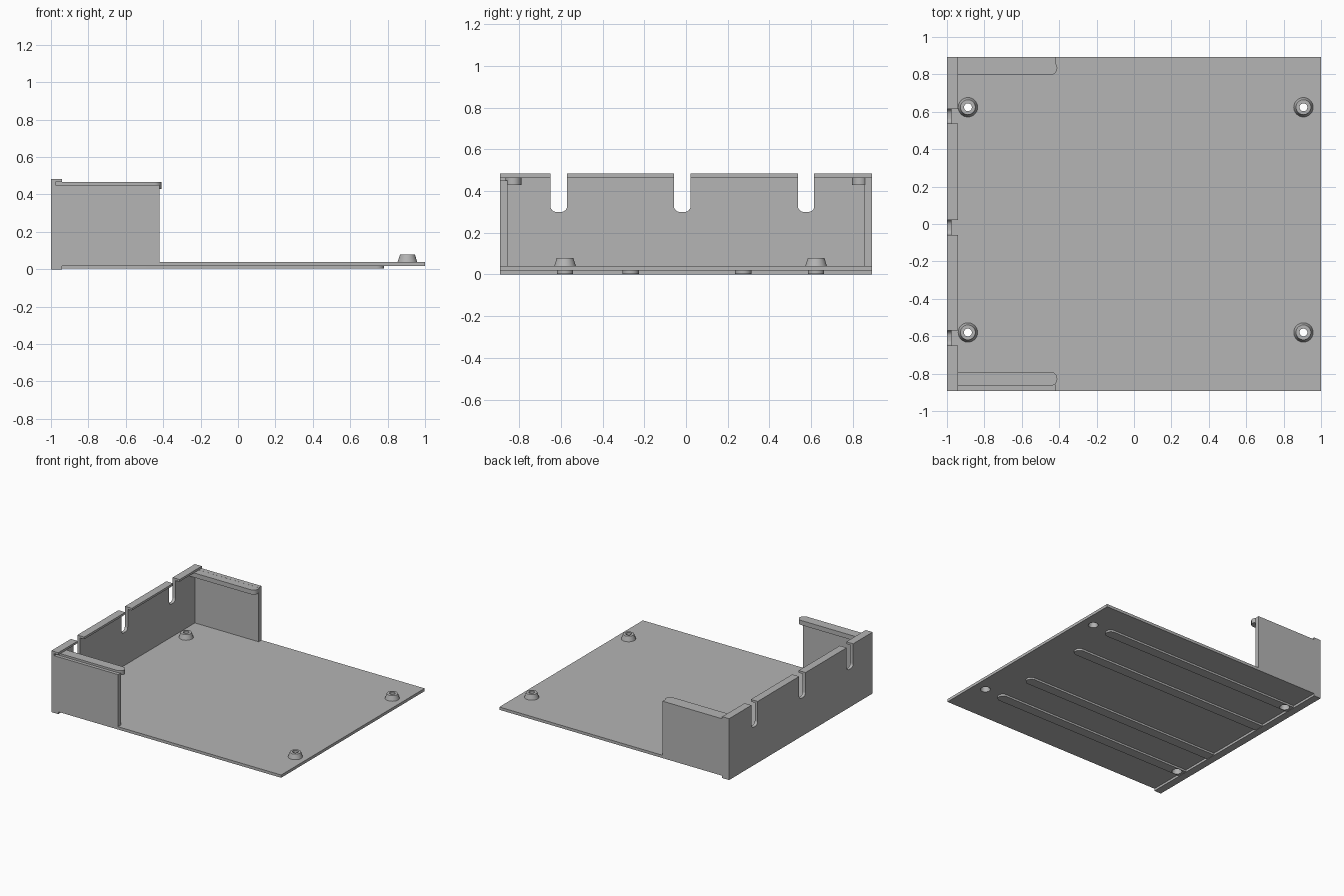
import bpy, bmesh, math

if "Cube" in bpy.data.objects:
    bpy.data.objects.remove(bpy.data.objects["Cube"])

mat = bpy.data.materials.new("plain_grey")
mat.diffuse_color = (0.46, 0.46, 0.46, 1)
mat.use_nodes = True
mat.node_tree.nodes["Principled BSDF"].inputs["Base Color"].default_value = mat.diffuse_color

W = 0.892                       # half width in y
Z0, Z1 = 0.018, 0.04            # floor underside and top
X0, XI, XL = -1.0, -0.975, -0.94  # back wall outside, inside, lip edge
HOLES = [(x, y) for x in (-0.888, 0.906) for y in (-0.58, 0.624)]


def finish(bm, name):
    bmesh.ops.recalc_face_normals(bm, faces=bm.faces)
    me = bpy.data.meshes.new(name)
    bm.to_mesh(me)
    bm.free()
    ob = bpy.data.objects.new(name, me)
    bpy.context.collection.objects.link(ob)
    me.materials.append(mat)
    return ob


def prism(name, pts, vec):
    """Extrude a closed 3D outline along a vector."""
    bm = bmesh.new()
    f = bm.faces.new([bm.verts.new(p) for p in pts])
    ext = bmesh.ops.extrude_face_region(bm, geom=[f])
    verts = [v for v in ext["geom"] if isinstance(v, bmesh.types.BMVert)]
    bmesh.ops.translate(bm, vec=vec, verts=verts)
    return finish(bm, name)


def box(name, x, y, z):
    pts = [(x[0], y[0], z[0]), (x[1], y[0], z[0]), (x[1], y[1], z[0]), (x[0], y[1], z[0])]
    return prism(name, pts, (0, 0, z[1] - z[0]))


def round_bar(name, x, y, z, n=12):
    """Bar along x with a half-round end at the +x side."""
    c, r = (y[0] + y[1]) / 2, (y[1] - y[0]) / 2
    pts = [(x[0], y[0], z[0])]
    for i in range(n + 1):
        a = -math.pi / 2 + math.pi * i / n
        pts.append((x[1] - r + r * math.cos(a), c + r * math.sin(a), z[0]))
    pts.append((x[0], y[1], z[0]))
    return prism(name, pts, (0, 0, z[1] - z[0]))


def lathe(name, profile, x, y, n=32):
    """Revolve an (r, z) profile about a vertical axis; ends are capped."""
    bm = bmesh.new()
    rings = [[bm.verts.new((x + r * math.cos(2 * math.pi * i / n),
                            y + r * math.sin(2 * math.pi * i / n), z))
              for i in range(n)] for r, z in profile]
    for a, b in zip(rings, rings[1:]):
        for i in range(n):
            bm.faces.new((a[i], a[(i + 1) % n], b[(i + 1) % n], b[i]))
    bm.faces.new(rings[0][::-1])
    bm.faces.new(rings[-1])
    return finish(bm, name)


# Base plate and the lip below its back edge
floor = box("floor", (XI, 1.0), (-W, W), (Z0, Z1))
box("bottom_lip", (XI, XL), (-W, W), (0, Z0))

# Back wall with three rounded cable notches
notches = [(-0.65, -0.57), (-0.058, 0.022), (0.537, 0.615)]
top, low, rad = 0.483, 0.30, 0.028
outline = [(-W, 0), (-W, top)]
for a, b in notches:
    outline.append((a, top))
    for i in range(7):
        t = math.pi + math.pi / 2 * i / 6
        outline.append((a + rad + rad * math.cos(t), low + rad + rad * math.sin(t)))
    for i in range(7):
        t = 1.5 * math.pi + math.pi / 2 * i / 6
        outline.append((b - rad + rad * math.cos(t), low + rad + rad * math.sin(t)))
    outline.append((b, top))
outline += [(W, top), (W, 0)]
prism("back_wall", [(X0, y, z) for y, z in outline], (XI - X0, 0, 0))

# Flange pieces along the top of the back wall, between notches
edges = [-W] + [v for n in notches for v in n] + [W]
for a, b in zip(edges[::2], edges[1::2]):
    box("back_flange", (XI, XL), (a, b), (0.466, top))

# Side walls and their round-ended top rails
box("side_wall_front", (XI, -0.42), (-W, -0.857), (Z1, 0.45))
box("side_wall_rear", (XI, -0.42), (0.857, W), (Z1, 0.466))
round_bar("rail_front", (XI, -0.41), (-0.866, -0.79), (0.43, 0.466))
round_bar("rail_rear", (XI, -0.41), (0.797, 0.871), (0.43, 0.4655))

# Long runners under the floor
ribs = [round_bar("runner", (XL, 0.78), (y - 0.039, y + 0.039), (0.003, Z0))
        for y in (-0.58, -0.265, 0.275, 0.624)]

# Raised mounting bosses, hollow below, with a screw hole
cut_all = []
bosses = []
for x, y in HOLES:
    bosses.append(lathe("mount_boss", [(0.052, Z1), (0.04, 0.078), (0.037, 0.08)], x, y))
    c = lathe("hole_cutter", [(0.036, -0.02), (0.036, Z0), (0.026, 0.055),
                              (0.021, 0.056), (0.021, 0.1)], x, y)
    c.hide_render = True
    c.hide_viewport = True
    cut_all.append(c)


def cut(ob, cutter):
    m = ob.modifiers.new("hole", "BOOLEAN")
    m.operation = "DIFFERENCE"
    m.solver = "EXACT"
    m.object = cutter


for c in cut_all:
    cut(floor, c)
for b, c in zip(bosses, cut_all):
    cut(b, c)
cut(ribs[0], cut_all[0])
cut(ribs[3], cut_all[1])

# Smooth the round surfaces, keep the corners sharp
bpy.ops.object.select_all(action="DESELECT")
for ob in bpy.context.scene.objects:
    if not ob.hide_viewport:
        ob.select_set(True)
        bpy.context.view_layer.objects.active = ob
bpy.ops.object.shade_smooth_by_angle(angle=math.radians(30))
